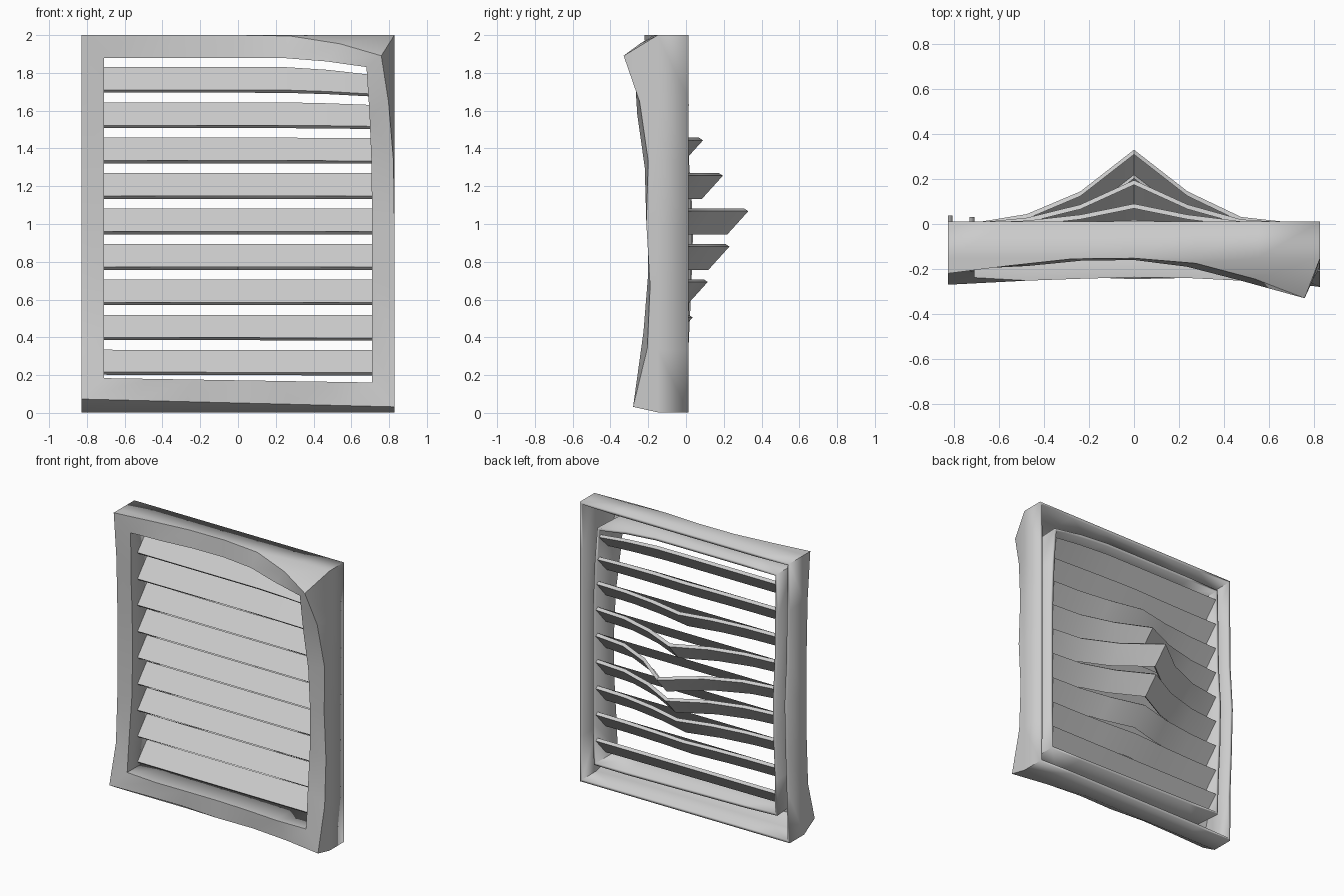
import bpy
import bmesh
import math

if "Cube" in bpy.data.objects:
    bpy.data.objects.remove(bpy.data.objects["Cube"])


def clamp(v):
    return max(0.0, min(1.0, v))


def dent(x, z):
    """Crumpled upper right corner and pushed-up bottom edge."""
    u, v = clamp((x - 0.2) / 0.63), clamp((z - 1.2) / 0.8)
    low = clamp(1 - z / 0.4)
    nx = x - 0.07 * v ** 1.5 * u ** 3
    nz = z - 0.11 * u ** 1.5 * v ** 3 + (0.05 - 0.025 * x) * low
    return nx, nz


def make_object(name, verts, faces):
    mesh = bpy.data.meshes.new(name)
    mesh.from_pydata(verts, [], faces)
    obj = bpy.data.objects.new(name, mesh)
    bpy.context.collection.objects.link(obj)
    return obj


def smooth(obj, angle=35):
    bpy.ops.object.select_all(action='DESELECT')
    obj.select_set(True)
    bpy.context.view_layer.objects.active = obj
    bpy.ops.object.shade_smooth_by_angle(angle=math.radians(angle))


SEG = 6


def rectangle(x, z0, z1):
    """Subdivided rectangle, anticlockwise seen from the front."""
    c = [(-x, z0), (x, z0), (x, z1), (-x, z1)]
    pts = []
    for k in range(4):
        a, b = c[k], c[(k + 1) % 4]
        for j in range(SEG):
            t = j / SEG
            pts.append((a[0] + (b[0] - a[0]) * t, a[1] + (b[1] - a[1]) * t))
    return pts


# Front depth around the warped bezel: bottom, right, top, left
depth = [-.27, -.25, -.235, -.245, -.23, -.245,
         -.28, -.205, -.19, -.21, -.20, -.245,
         -.33, -.245, -.175, -.15, -.155, -.185,
         -.22, -.19, -.18, -.175, -.18, -.195]
n = len(depth)
# the opening edge is less warped at its corners
depth_in = [(depth[j - 1] + depth[j] + depth[(j + 1) % n]) / 3 for j in range(n)]

# Frame: outer casing, bent bezel face and inner lip as one hollow channel
outer = rectangle(0.828, 0.003, 2.0)
inner = rectangle(0.709, 0.14, 1.88)


def bulge(x, z):
    # the left walls bow slightly out of the back
    return 0.03 * math.exp(-((z - 0.9) / 0.3) ** 2) if x < -0.7 else 0.0


verts = [(x, 0.012 + bulge(x, z), z) for x, z in outer]
verts += [(x, -0.15, z) for x, z in outer]
for pts, ys in ((outer, depth), (inner, depth_in)):
    for (x, z), y in zip(pts, ys):
        nx, nz = dent(x, z)
        verts.append((nx, min(y, -0.152), nz))
for x, z in inner:
    nx, nz = dent(x, z)
    verts.append((nx, 0.005 + bulge(x, z), nz))
faces = [(i * n + j, i * n + (j + 1) % n, (i + 1) * n + (j + 1) % n, (i + 1) * n + j)
         for i in range(4) for j in range(n)]
frame = make_object("vent_frame", verts, faces)
smooth(frame)
solid = frame.modifiers.new("wall", 'SOLIDIFY')
solid.thickness = 0.022
solid.offset = -1

# Slats: straight tilted front faces, with backs kicked out in the middle
push = [0, 0.012, 0.085, 0.19, 0.325, 0.225, 0.11, 0.03, 0]
falloff = [0, 0.08, 0.43, 1, 0.43, 0.12, 0][::-1]
section = [(-0.122, -0.122), (-0.106, -0.137), (0.005, -0.014), (-0.016, 0.0)]
m = len(section)
for k, p in enumerate(push):
    top = 1.832 - 0.1875 * k
    back, front = [], []
    for s, f in enumerate(falloff):
        x = 0.715 * (s / 3 - 1)
        for i, (y, dz) in enumerate(section):
            nx, nz = dent(x, top + dz)
            if k == 8:
                nz = top + dz + 0.2 * (nz - top - dz)
            back.append((nx, y + p * f, nz))
            if i in (0, 3):
                front.append((nx, y, nz))
    count, steps = len(back), range(len(falloff) - 1)
    # kicked-out bottom edge, back face and top edge
    faces = [(s * m + j, s * m + j + 1, (s + 1) * m + j + 1, (s + 1) * m + j)
             for s in steps for j in range(m - 1)]
    # straight front face
    faces += [(count + 2 * s, count + 2 * s + 2, count + 2 * s + 3, count + 2 * s + 1)
              for s in steps]
    # end caps
    faces += [tuple(range(m)), tuple(range(count - m, count))]
    slat = make_object(f"slat_{k + 1}", back + front, faces)
    bm = bmesh.new()
    bm.from_mesh(slat.data)
    bmesh.ops.remove_doubles(bm, verts=bm.verts, dist=0.0005)
    bmesh.ops.recalc_face_normals(bm, faces=bm.faces)
    bm.to_mesh(slat.data)
    bm.free()
    smooth(slat)
